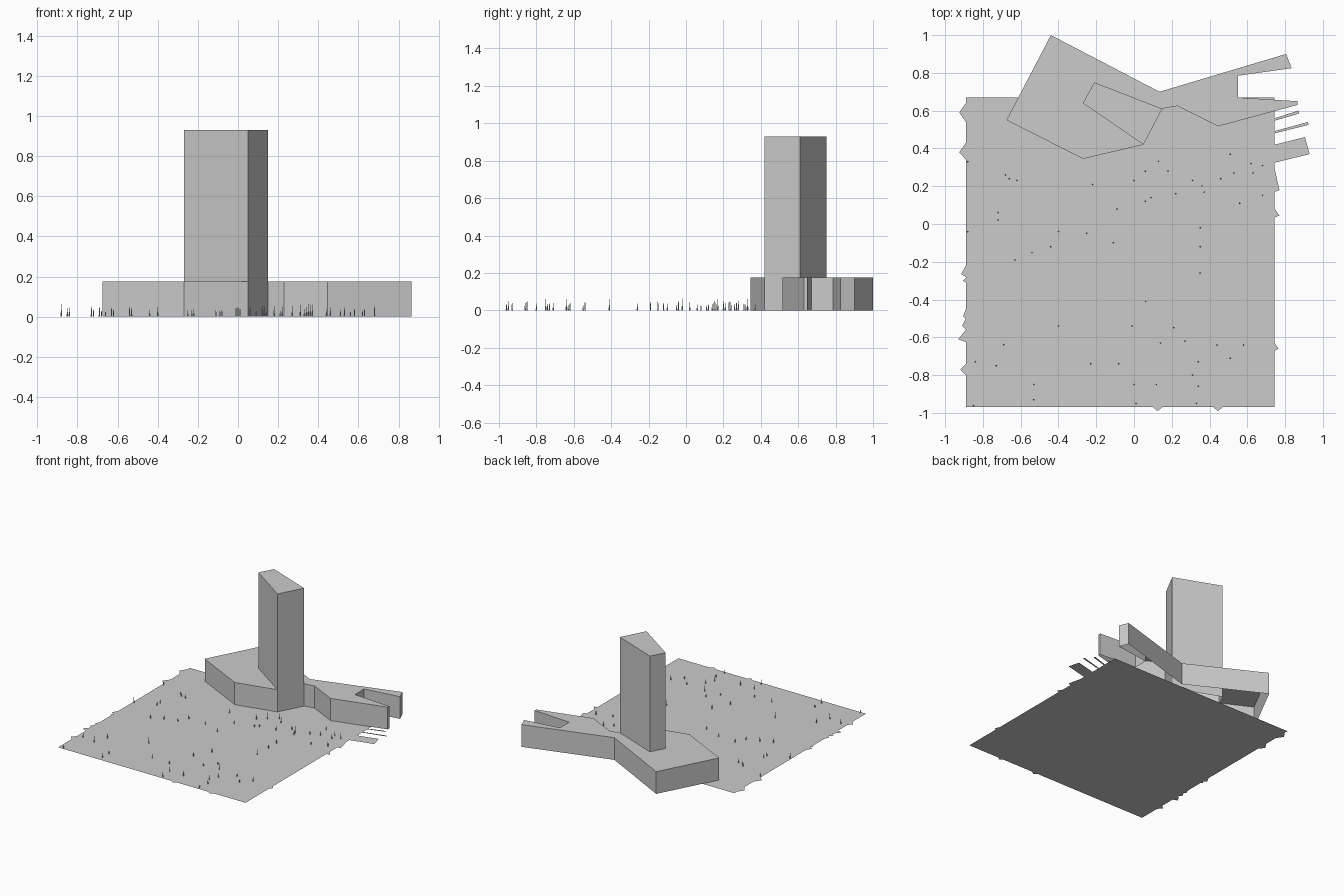
import bpy
import math
import random

random.seed(4)


def make_object(name, verts, faces):
    mesh = bpy.data.meshes.new(name)
    mesh.from_pydata(verts, [], faces)
    mesh.update()
    obj = bpy.data.objects.new(name, mesh)
    bpy.context.collection.objects.link(obj)
    return obj


def ccw(pts):
    area = sum(a[0] * b[1] - b[0] * a[1] for a, b in zip(pts, pts[1:] + pts[:1]))
    return pts if area > 0 else pts[::-1]


def block(name, outline, top):
    """Walls and flat roof over an outline, open underneath."""
    pts = ccw(outline)
    n = len(pts)
    verts = [(x, y, 0) for x, y in pts] + [(x, y, top) for x, y in pts]
    faces = [(i, (i + 1) % n, n + (i + 1) % n, n + i) for i in range(n)]
    faces.append(tuple(range(n, 2 * n)))
    return make_object(name, verts, faces)


def sheet(name, outlines):
    """Flat upward-facing polygons at ground level."""
    verts, faces = [], []
    for outline in outlines:
        pts = ccw(outline)
        faces.append(tuple(range(len(verts), len(verts) + len(pts))))
        verts += [(x, y, 0) for x, y in pts]
    return make_object(name, verts, faces)


# Podium with angled wing and forked end
block("podium", [
    (-0.44, 1.0), (-0.675, 0.55), (-0.27, 0.345), (0.05, 0.42), (0.147, 0.61),
    (0.23, 0.625), (0.445, 0.517), (0.865, 0.63), (0.865, 0.65), (0.55, 0.67),
    (0.55, 0.785), (0.835, 0.825), (0.805, 0.9), (0.135, 0.7)], 0.175)

# Tower
block("tower", [(-0.21, 0.75), (-0.27, 0.64), (0.05, 0.42), (0.15, 0.61)], 0.93)

# Plaza sheet
L, R, F, B = -0.89, 0.745, -0.97, 0.67
sheet("plaza", [[(L, F), (R, F), (R, B), (L, B)]])

# Small paving points that spill past the plaza edges: start, tip, end
left = [(0.64, -0.925, 0.59, 0.54), (0.43, -0.925, 0.38, 0.34),
        (-0.22, -0.915, -0.265, -0.28), (-0.285, -0.905, -0.3, -0.31),
        (-0.45, -0.905, -0.49, -0.5), (-0.5, -0.91, -0.54, -0.56),
        (-0.56, -0.93, -0.61, -0.625), (-0.74, -0.92, -0.77, -0.8)]
right = [(0.29, 0.77, 0.18, 0.17), (0.08, 0.77, 0.045, 0.035),
         (-0.63, 0.765, -0.66, -0.67)]
spill = [[(e, a), (tip, y), (e, b)]
         for e, group in ((L, left), (R, right)) for a, tip, y, b in group]
spill += [[(x - 0.025, F), (x, -0.99), (x + 0.025, F)] for x in (0.125, 0.445)]
sheet("paving_points", spill)

# Angled paths beside the wing
sheet("side_paths", [
    [(R, 0.56), (0.87, 0.6), (0.875, 0.585), (R, 0.547)],
    [(R, 0.492), (0.92, 0.54), (0.925, 0.525), (R, 0.48)],
    [(R, 0.42), (0.905, 0.46), (0.93, 0.37), (R, 0.325)]])

# Tiny needle-like trees scattered on the plaza
spots = [
    (-.68, .26), (-.66, .24), (-.62, .23), (-.88, .33), (-.72, .06), (-.72, .02),
    (-.88, -.04), (-.54, -.15), (-.63, -.19), (-.44, -.12), (-.40, -.04),
    (-.22, .21), (-.09, .08), (-.25, -.05), (-.11, -.10), (.00, .23), (.06, .28),
    (.13, .33), (.18, .28), (.09, .14), (.06, .12), (.22, .16), (.31, .23),
    (.36, .20), (.37, .17), (.51, .37), (.46, .24), (.53, .27), (.63, .27),
    (.62, .32), (.68, .31), (.56, .11), (.68, .15), (.35, -.02), (.35, -.12),
    (.35, -.26), (.06, -.41), (-.40, -.54), (-.69, -.64), (-.73, -.75),
    (-.84, -.73), (-.53, -.85), (-.53, -.93), (-.85, -.96), (-.23, -.74),
    (-.08, -.74), (-.01, -.54), (.21, -.55), (.14, -.63), (.27, -.62),
    (.44, -.64), (.58, -.64), (.34, -.73), (.31, -.80), (.12, -.85), (.00, -.85),
    (.34, -.86), (.33, -.95), (.01, -.95), (.51, -.71)]
verts, faces = [], []
for x, y in spots:
    h, r, n = random.uniform(0.03, 0.07), 0.004, len(verts)
    verts += [(x + r * math.cos(i * math.pi / 2), y + r * math.sin(i * math.pi / 2), 0)
              for i in range(4)]
    verts.append((x, y, h))
    faces += [(n + i, n + (i + 1) % 4, n + 4) for i in range(4)]
make_object("trees", verts, faces)
